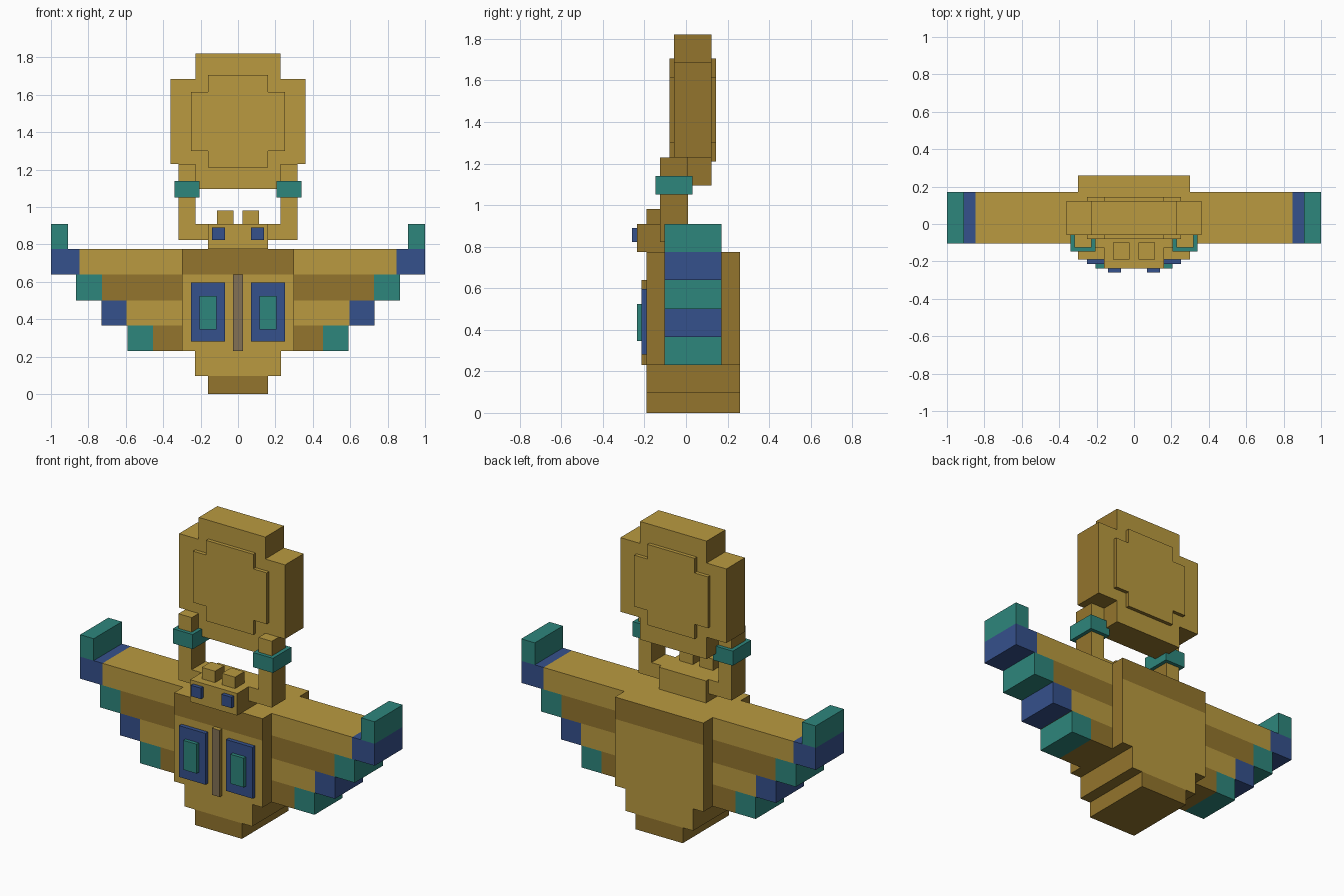
import bpy
import bmesh

cube = bpy.data.objects.get("Cube")
if cube:
    bpy.data.objects.remove(cube)


def material(name, rgb):
    m = bpy.data.materials.new(name)
    m.use_nodes = True
    m.diffuse_color = (*rgb, 1)
    m.node_tree.nodes["Principled BSDF"].inputs["Base Color"].default_value = (*rgb, 1)
    return m


GOLD = material("gold", (0.49, 0.323, 0.051))
DARK = material("dark gold", (0.292, 0.178, 0.026))
TEAL = material("teal", (0.027, 0.238, 0.202))
BLUE = material("blue", (0.036, 0.082, 0.262))
BROWN = material("grey brown", (0.225, 0.165, 0.09))


def finish(name, bm, front, top, side):
    """Front and back, top, then sides and underside each take a colour."""
    bmesh.ops.recalc_face_normals(bm, faces=bm.faces)
    mesh = bpy.data.meshes.new(name)
    for m in (front, top, side):
        mesh.materials.append(m)
    for f in bm.faces:
        f.normal_update()
        n = f.normal
        f.material_index = 0 if abs(n.y) > 0.5 else 1 if n.z > 0.5 else 2
    bm.to_mesh(mesh)
    bm.free()
    ob = bpy.data.objects.new(name, mesh)
    bpy.context.collection.objects.link(ob)
    return ob


def box(name, xs, ys, zs, front=GOLD, top=GOLD, side=DARK):
    bm = bmesh.new()
    bmesh.ops.create_cube(bm, size=1)
    for v in bm.verts:
        for i, (a, b) in enumerate((xs, ys, zs)):
            v.co[i] = (a + b) / 2 + v.co[i] * (b - a)
    return finish(name, bm, front, top, side)


def solid(name, xs, ys, zs, colour):
    return box(name, xs, ys, zs, colour, colour, colour)


def pair(make, name, xs, *args):
    """Build a part on the left (+x) and its mirror on the right."""
    make("left_" + name, xs, *args)
    make("right_" + name, (-xs[1], -xs[0]), *args)


def notched_plate(name, wide, narrow, zs, ys):
    """Plate with square-notched corners, extruded from front to back."""
    z0, z1, z2, z3 = zs
    half = [(narrow, z0), (narrow, z1), (wide, z1), (wide, z2), (narrow, z2), (narrow, z3)]
    outline = half + [(-x, z) for x, z in reversed(half)]
    bm = bmesh.new()
    face = bm.faces.new([bm.verts.new((x, ys[0], z)) for x, z in outline])
    moved = bmesh.ops.extrude_face_region(bm, geom=[face])["geom"]
    for v in moved:
        if isinstance(v, bmesh.types.BMVert):
            v.co.y = ys[1]
    return finish(name, bm, GOLD, GOLD, DARK)


# Stepped body
BODY_Y = (-0.19, 0.26)
box("body_foot", (-0.16, 0.16), BODY_Y, (0, 0.095), DARK)
box("body_lower", (-0.23, 0.23), BODY_Y, (0.095, 0.23))
box("body_main", (-0.3, 0.3), BODY_Y, (0.23, 0.64))
box("body_top_band", (-0.3, 0.3), BODY_Y, (0.64, 0.775), DARK)

# Chest panels and divider
box("chest_divider", (-0.026, 0.026), (-0.215, -0.19), (0.23, 0.64), BROWN)
pair(solid, "chest_panel", (0.07, 0.25), (-0.215, -0.19), (0.28, 0.595), BLUE)
pair(solid, "chest_gem", (0.115, 0.205), (-0.237, -0.215), (0.345, 0.525), TEAL)

# Wings: stepped rows with coloured tips
WING_Y = (-0.103, 0.17)
rows = [
    (0.23, 0.365, 0.455, 0.592, DARK, TEAL),
    (0.365, 0.5, 0.595, 0.73, GOLD, BLUE),
    (0.5, 0.64, 0.727, 0.865, DARK, TEAL),
    (0.64, 0.775, 0.848, 1.0, GOLD, BLUE),
]
for i, (z0, z1, inner, outer, colour, tip) in enumerate(rows, 1):
    pair(box, f"wing_row_{i}", (0.3, inner), WING_Y, (z0, z1), colour)
    pair(solid, f"wing_tip_{i}", (inner, outer), WING_Y, (z0, z1), tip)
pair(solid, "wing_end", (0.908, 1.0), WING_Y, (0.775, 0.91), TEAL)

# Head, ears and eyes
box("head", (-0.16, 0.16), (-0.237, 0.035), (0.775, 0.91))
pair(box, "ear", (0.023, 0.113), (-0.19, -0.1), (0.91, 0.98))
pair(solid, "eye", (0.07, 0.138), (-0.26, -0.237), (0.823, 0.89), BLUE)

# Raised arms with cuffs
ARM_Y = (-0.125, 0.01)
pair(box, "shoulder", (0.16, 0.227), ARM_Y, (0.823, 0.91))
pair(box, "arm", (0.227, 0.317), ARM_Y, (0.823, 1.23))
pair(solid, "cuff", (0.205, 0.34), (-0.147, 0.032), (1.05, 1.14), TEAL)

# Disc held overhead, with a raised panel on both faces
notched_plate("disc", 0.36, 0.226, (1.095, 1.23, 1.685, 1.82), (-0.058, 0.123))
DISC_PANEL = (1.21, 1.3, 1.615, 1.705)
notched_plate("disc_front_panel", 0.25, 0.16, DISC_PANEL, (-0.08, -0.058))
notched_plate("disc_back_panel", 0.25, 0.16, DISC_PANEL, (0.123, 0.145))
